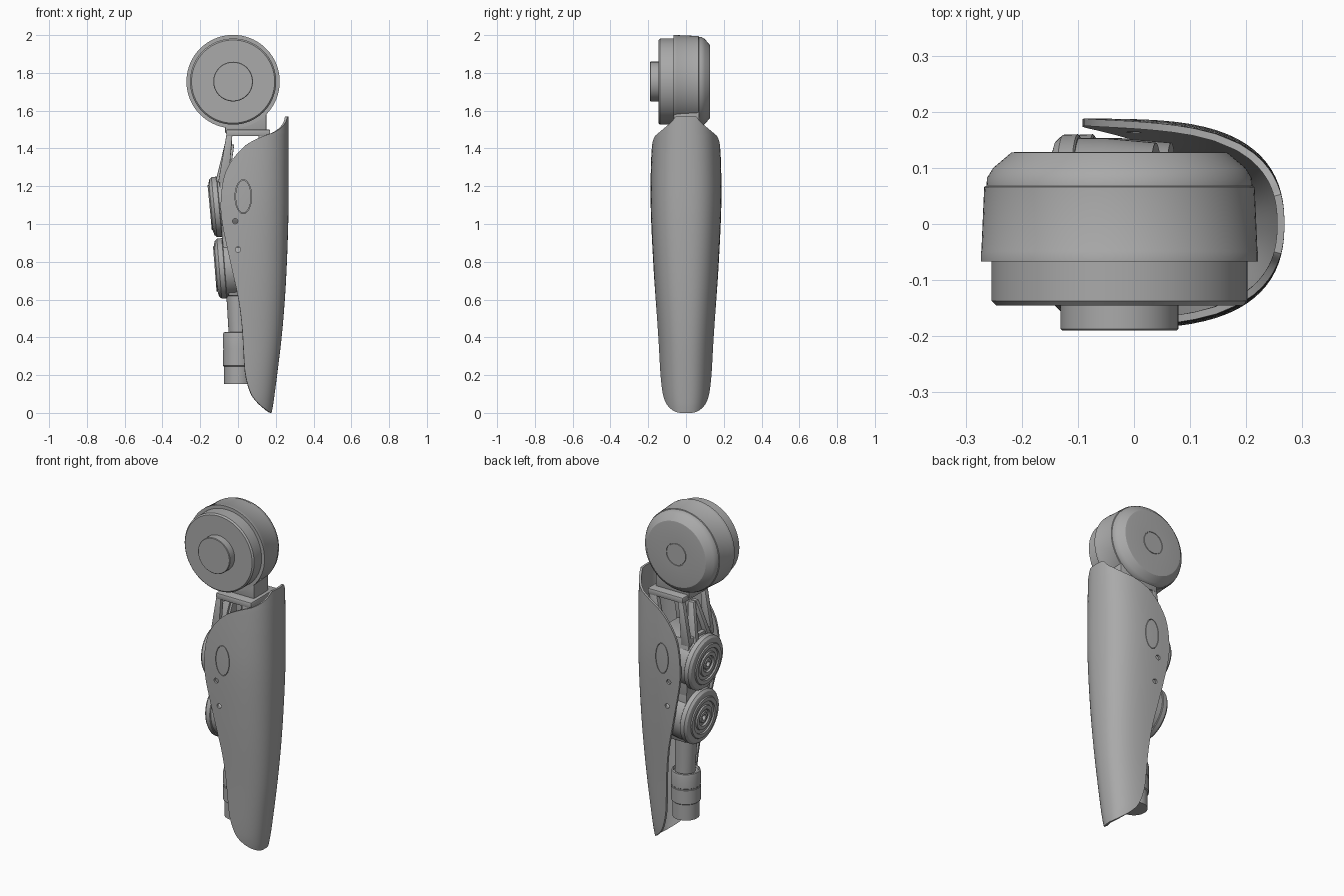
import bpy, bmesh, math
from math import pi, cos, sin, radians
from mathutils import Vector, Matrix

cube = bpy.data.objects.get("Cube")
if cube:
    bpy.data.objects.remove(cube, do_unlink=True)

GREY = (0.4, 0.4, 0.4, 1)
mat = bpy.data.materials.new("plain grey")
mat.use_nodes = True
mat.diffuse_color = GREY
mat.node_tree.nodes["Principled BSDF"].inputs["Base Color"].default_value = GREY


def make(name, bm, fix_normals=True):
    if fix_normals:
        bmesh.ops.recalc_face_normals(bm, faces=bm.faces)
    mesh = bpy.data.meshes.new(name)
    bm.to_mesh(mesh)
    bm.free()
    mesh.materials.append(mat)
    ob = bpy.data.objects.new(name, mesh)
    bpy.context.collection.objects.link(ob)
    return ob


def finish(ob, angle=30):
    bpy.ops.object.select_all(action='DESELECT')
    ob.select_set(True)
    bpy.context.view_layer.objects.active = ob
    for m in list(ob.modifiers):
        bpy.ops.object.modifier_apply(modifier=m.name)
    bpy.ops.object.shade_smooth_by_angle(angle=radians(angle))


def lathe(name, profile, origin, axis, segs=64):
    """Spin (radius, height) points round an axis through origin."""
    bm = bmesh.new()
    turn = Vector(axis).to_track_quat('Z', 'Y')
    rings = []
    for r, h in profile:
        n = segs if r > 0 else 1
        rings.append([bm.verts.new(Vector(origin) + turn @ Vector(
            (r * cos(2 * pi * k / segs), r * sin(2 * pi * k / segs), h))) for k in range(n)])
    for a, b in zip(rings, rings[1:]):
        for k in range(segs):
            n = (k + 1) % segs
            if len(a) == 1:
                bm.faces.new((a[0], b[n], b[k]))
            elif len(b) == 1:
                bm.faces.new((a[k], a[n], b[0]))
            else:
                bm.faces.new((a[k], a[n], b[n], b[k]))
    ob = make(name, bm)
    finish(ob)
    return ob


def block(name, low, high, bevel=0.006):
    """Tapered box; each end is (z, x0, x1, y0, y1)."""
    bm = bmesh.new()
    ends = []
    for z, x0, x1, y0, y1 in (low, high):
        ends.append([bm.verts.new((x, y, z)) for x, y in ((x0, y0), (x1, y0), (x1, y1), (x0, y1))])
    a, b = ends
    bm.faces.new(a)
    bm.faces.new(b)
    for k in range(4):
        n = (k + 1) % 4
        bm.faces.new((a[k], a[n], b[n], b[k]))
    ob = make(name, bm)
    m = ob.modifiers.new("bevel", 'BEVEL')
    m.width, m.segments = bevel, 2
    finish(ob)
    return ob


def curve(points):
    """Smooth interpolation through (z, value) points."""
    def slope(i):
        a, b = points[max(i - 1, 0)], points[min(i + 1, len(points) - 1)]
        return (b[1] - a[1]) / (b[0] - a[0])

    def f(z):
        i = 0
        while i < len(points) - 2 and z > points[i + 1][0]:
            i += 1
        (z0, v0), (z1, v1) = points[i], points[i + 1]
        h = z1 - z0
        t = min(max((z - z0) / h, 0), 1)
        return ((2*t**3 - 3*t*t + 1) * v0 + (t**3 - 2*t*t + t) * h * slope(i)
                + (3*t*t - 2*t**3) * v1 + (t**3 - t*t) * h * slope(i + 1))
    return f


# Upper joint: stepped drum along y
lathe("joint_drum", [
    (0, -.19), (.102, -.19), (.105, -.187), (.105, -.145), (.22, -.145), (.228, -.137),
    (.228, -.067), (.247, -.067), (.247, -.05), (.246, -.048), (.241, .066), (.237, .068),
    (.236, .082), (.225, .1), (.193, .127), (.187, .128), (.066, .128), (.065, .125),
    (.062, .125), (.061, .128), (0, .128)], (-.026, 0, 1.754), (0, 1, 0), 96)

# Neck and mounting plate
block("neck", (1.48, -.068, .15, -.065, .07), (1.63, -.068, .15, -.065, .07))
block("mount_plate", (1.465, -.062, .17, -.12, .12), (1.5, -.062, .17, -.12, .12))

# Frame: open legs under the plate, solid core behind the housings
for side, label in ((-1, "front"), (1, "back")):
    y0, y1 = sorted((side * .09, side * .118))
    block(label + "_outer_leg", (1.22, -.105, -.05, y0, y1), (1.47, -.062, -.03, y0, y1), .003)
    block(label + "_inner_leg", (1.22, .06, .12, y0, y1), (1.47, .11, .16, y0, y1), .003)
    # Slanted ribs that meet above the upper housing
    b0, b1 = sorted((side * .05, side * .08))
    t0, t1 = sorted((side * .001, side * .025))
    block(label + "_rib", (1.2, -.125, -.06, b0, b1), (1.44, -.066, -.03, t0, t1), .004)
block("rib_web", (1.2, -.09, -.05, -.07, .07), (1.42, -.045, -.02, -.015, .015), .003)
block("upper_core", (.92, -.085, .11, -.115, .115), (1.26, -.1, .12, -.115, .115))
block("lower_core", (.62, -.05, .07, -.075, .075), (.93, -.085, .11, -.115, .115))

# Two tilted round housings with ringed faces and a bored hub
face = [(0, -.03), (.014, -.03), (.016, -.004), (.03, -.004), (.034, -.01), (.045, -.01),
        (.049, 0), (.07, 0), (.073, -.008), (.092, -.008), (.095, 0), (.118, 0), (.122, -.006),
        (.128, -.006), (.148, -.012), (.159, -.024), (.16, -.05), (.156, -.053), (.153, -.053),
        (.153, -.1), (.145, -.19), (0, -.19)]
for name, centre, tilt in (("upper_housing", (-.15, 0, 1.087), 5.4),
                           ("lower_housing", (-.123, 0, .762), 4.6)):
    axis = (-cos(radians(tilt)), 0, -sin(radians(tilt)))
    lathe(name, face, centre, axis)

# Lower post and ankle collar
lathe("lower_post", [(0, 0), (.053, 0), (.062, .3), (0, .3)], (.006, 0, .38), (-.03, 0, 1))
lathe("ankle_collar", [
    (0, .152), (.073, .152), (.074, .245), (.08, .25), (.08, .332), (.078, .334), (.078, .34),
    (.08, .342), (.08, .41), (.077, .425), (.07, .428), (.066, .415), (0, .415)],
    (0, 0, 0), (0, 0, 1))

# Cover: curved shell, open towards -x
spine = curve([(0, .178), (.05, .187), (.2, .207), (.4, .231), (.6, .248), (.8, .259),
               (1.05, .267), (1.3, .268), (1.57, .268)])
edge = curve([(0, .174), (.012, .155), (.05, .108), (.1, .07), (.2, .04), (.32, .03), (.45, .022),
              (.6, .003), (.75, -.03), (.9, -.063), (1.0, -.083), (1.1, -.092), (1.25, -.074),
              (1.34, -.03), (1.42, .045), (1.46, .12), (1.49, .2), (1.53, .247), (1.57, .262)])
width = curve([(0, .125), (.1, .137), (.4, .15), (.8, .174), (1.1, .187), (1.3, .186), (1.57, .176)])
ROWS, COLS = 80, 44
bm = bmesh.new()
grid = []
for i in range(ROWS + 1):
    z = 1.57 * (1 - cos(pi * i / ROWS)) / 2
    depth = max(spine(z) - edge(z), .003)
    row = []
    for j in range(COLS + 1):
        u = 2 * j / COLS - 1
        d = depth * abs(u) ** 2.4
        y = width(z) * (1 - (1 - d / .38) ** 3.7) ** .42
        row.append(bm.verts.new((spine(z) - d, math.copysign(y, u), z)))
    grid.append(row)
for a, b in zip(grid, grid[1:]):
    for j in range(COLS):
        bm.faces.new((a[j], a[j + 1], b[j + 1], b[j]))
cover = make("cover_shell", bm, False)
solid = cover.modifiers.new("thickness", 'SOLIDIFY')
solid.thickness, solid.offset = .013, -1

# Screw holes and oval panel gaps, cut through both cheeks
cutters = []


def cutter(name, x, z, rx, rz, gap=None):
    bm = bmesh.new()
    rings = []
    for y in (-.3, .3):
        for k in ((0, gap) if gap else (0,)):
            rings.append([bm.verts.new((x + (rx - k) * cos(2 * pi * t / 40), y,
                                        z + (rz - k) * sin(2 * pi * t / 40))) for t in range(40)])
    loop = [rings[n] for n in ((0, 1, 3, 2, 0) if gap else (0, 1))]
    for a, b in zip(loop, loop[1:]):
        for t in range(40):
            n = (t + 1) % 40
            bm.faces.new((a[t], a[n], b[n], b[t]))
    if not gap:
        bm.faces.new(rings[0])
        bm.faces.new(rings[1])
    ob = make(name, bm)
    ob.hide_render = True
    cutters.append(ob)
    m = cover.modifiers.new(name, 'BOOLEAN')
    m.operation, m.object, m.solver = 'DIFFERENCE', ob, 'EXACT'


cutter("oval_gap_cutter", .028, 1.145, .044, .09, .003)
cutter("upper_hole_cutter", -.015, 1.015, .014, .014)
cutter("lower_hole_cutter", 0, .865, .014, .014)
finish(cover, 35)
for ob in cutters:
    bpy.data.objects.remove(ob, do_unlink=True)
